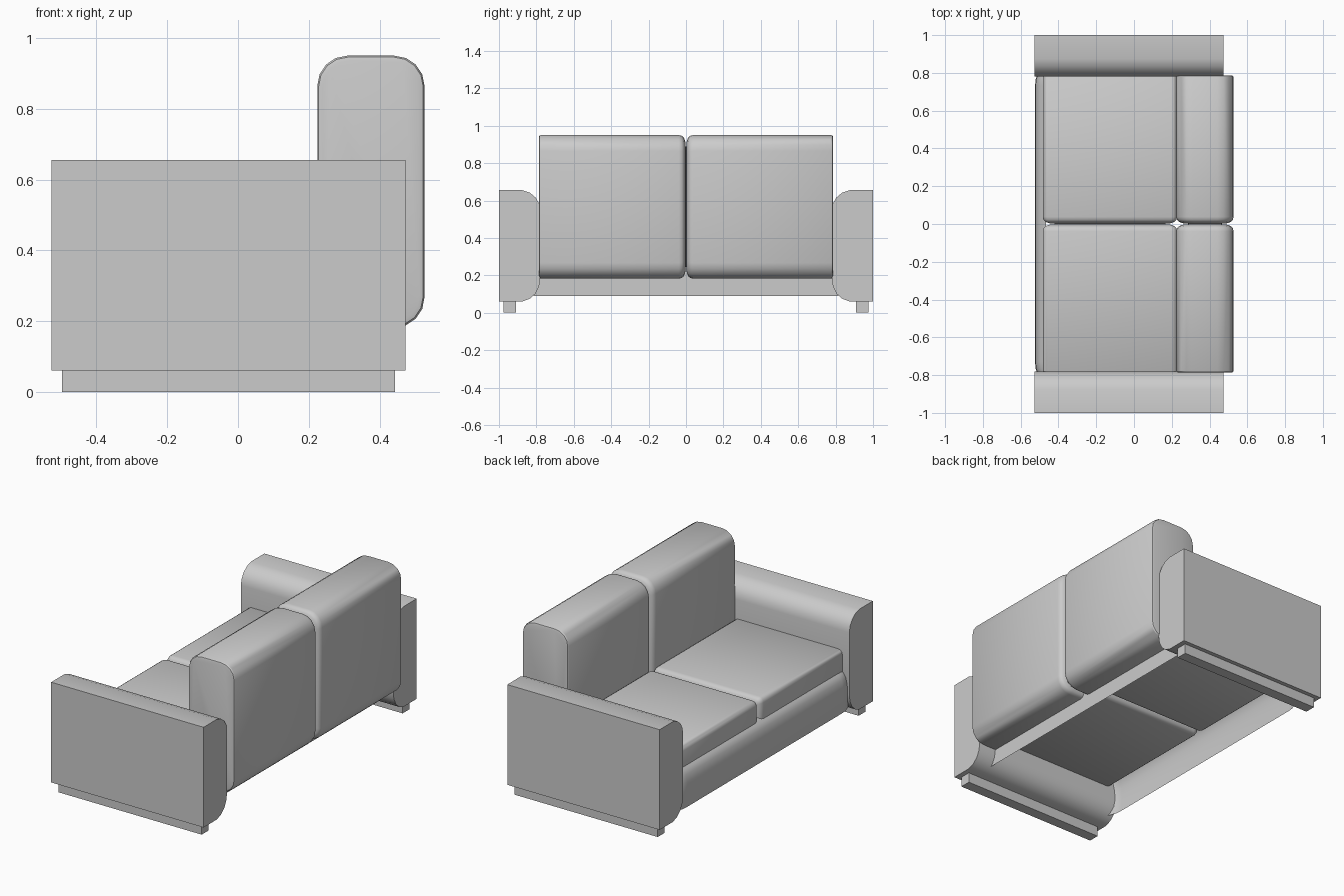
import bpy, bmesh, math

if "Cube" in bpy.data.objects:
    bpy.data.objects.remove(bpy.data.objects["Cube"])


def make(name, bm, mirror=False):
    bmesh.ops.recalc_face_normals(bm, faces=bm.faces)
    me = bpy.data.meshes.new(name)
    bm.to_mesh(me)
    bm.free()
    ob = bpy.data.objects.new(name, me)
    bpy.context.collection.objects.link(ob)
    if mirror:
        m = ob.modifiers.new("mirror", 'MIRROR')
        m.use_axis = (False, True, False)
        m.use_mirror_merge = False
    for o in bpy.context.selected_objects:
        o.select_set(False)
    ob.select_set(True)
    bpy.context.view_layer.objects.active = ob
    bpy.ops.object.shade_smooth_by_angle(angle=math.radians(32))
    return ob


def loft(name, rings, closed=True, mirror=False):
    """Skin a list of equally long rings of 3D points, capped when closed."""
    bm = bmesh.new()
    vs = [[bm.verts.new(p) for p in r] for r in rings]
    n = len(vs[0])
    for a, b in zip(vs, vs[1:]):
        for i in range(n if closed else n - 1):
            j = (i + 1) % n
            bm.faces.new((a[i], a[j], b[j], b[i]))
    if closed:
        bm.faces.new(vs[0])
        bm.faces.new(vs[-1])
    return make(name, bm, mirror)


def round_rect(x0, x1, z0, z1, r, seg=4):
    pts = []
    corners = [(x1 - r, z1 - r), (x0 + r, z1 - r), (x0 + r, z0 + r), (x1 - r, z0 + r)]
    for k, (cx, cz) in enumerate(corners):
        for i in range(seg + 1):
            a = math.pi / 2 * (k + i / seg)
            pts.append((cx + r * math.cos(a), cz + r * math.sin(a)))
    return pts


def cushion(name, x0, x1, z0, z1, r):
    # bulging end at the middle gap, tight edge against the arm
    rings = []
    for y, d in [(0.001, 0.065), (0.004, 0.035), (0.011, 0.014), (0.022, 0.004),
                 (0.038, 0.0), (0.777, 0.0), (0.784, 0.004), (0.787, 0.014)]:
        prof = round_rect(x0 + d, x1 - d, z0 + d, z1 - d, max(r - d * 0.6, 0.008))
        rings.append([(x, y, z) for x, z in prof])
    return loft(name, rings, mirror=True)


# arms: rounded inner edges, flat outer face
arm = [(1, .06), (.875, .06), (.835, .075), (.805, .102), (.786, .14), (.78, .18),
       (.78, .55), (.786, .585), (.805, .617), (.835, .642), (.875, .655), (1, .655)]
loft("arms", [[(x, y, z) for y, z in arm] for x in (-.527, .474)], mirror=True)

# runner feet under the arms
foot = [(.91, 0), (.975, 0), (.975, .06), (.91, .06)]
loft("runner_feet", [[(x, y, z) for y, z in foot] for x in (-.497, .444)], mirror=True)

# cushions
cushion("back_cushions", .224, .527, .182, .95, .085)
cushion("seat_cushions", -.483, .228, .25, .438, .03)

# thin curved front rail, its ends easing back into the arms
front = [(-.517, .09), (-.522, .14), (-.524, .19), (-.521, .24), (-.511, .28),
         (-.495, .305), (-.465, .325)]
ends = [(-.815, .022), (-.79, .012), (-.765, .003), (-.73, 0)]
stations = ends + [(-y, d) for y, d in reversed(ends)]
loft("front_rail", [[(x + d, y, z) for x, z in front] for y, d in stations], closed=False)

# thin back rail
back = [(.36, .09), (.36, .25)]
loft("back_rail", [[(x, y, z) for x, z in back] for y in (-.815, .815)], closed=False)
